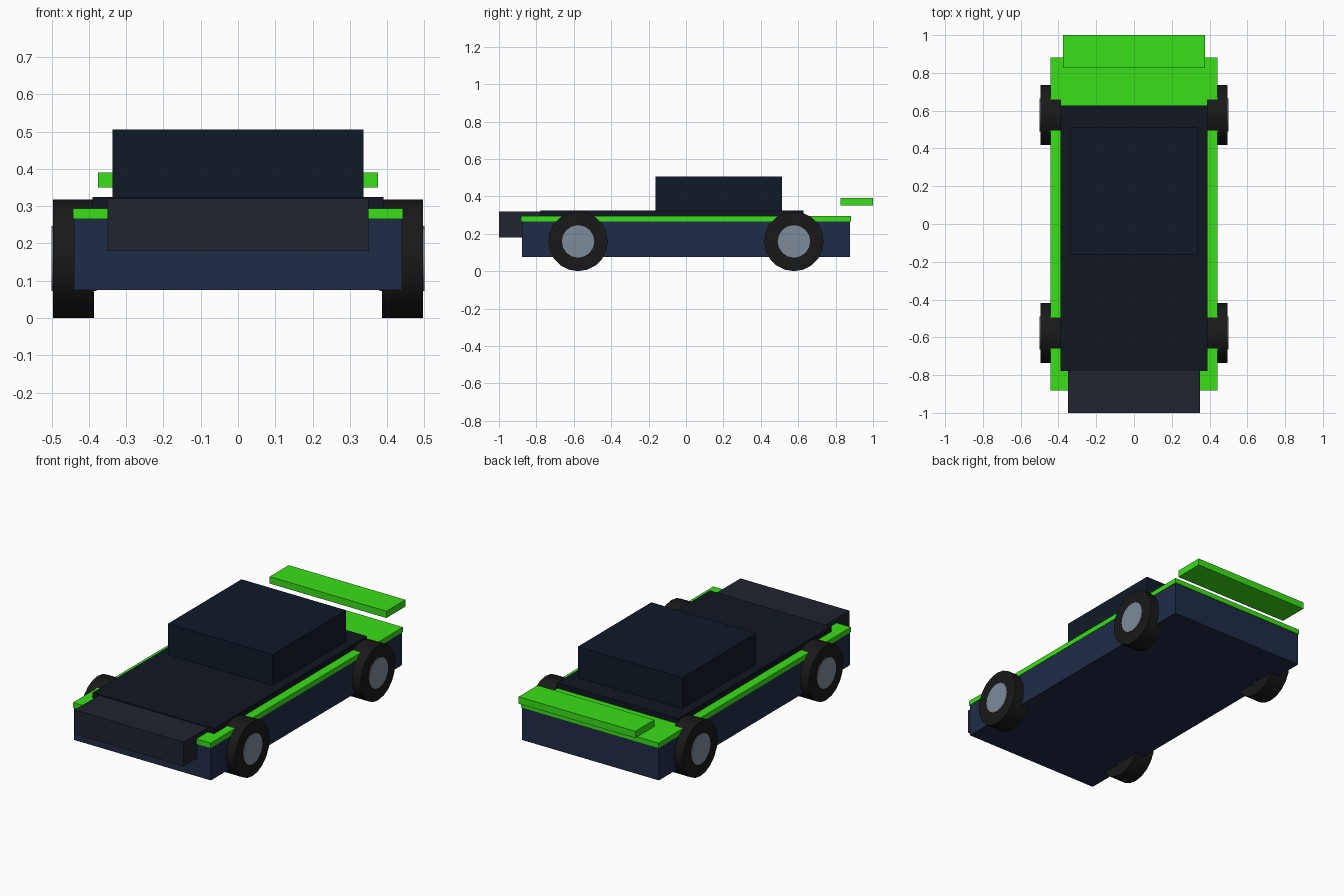
import bpy
from math import pi

if "Cube" in bpy.data.objects:
    bpy.data.objects.remove(bpy.data.objects["Cube"])


def material(name, rgb):
    # Screen colour (0-255) to linear
    m = bpy.data.materials.new(name)
    m.diffuse_color = [(c / 255) ** 2.2 for c in rgb] + [1]
    m.use_nodes = True
    m.node_tree.nodes["Principled BSDF"].inputs["Base Color"].default_value = m.diffuse_color
    return m


navy = material("navy", (36, 47, 72))
green = material("green", (60, 222, 30))
black = material("black", (24, 29, 38))
glass = material("dark_glass", (22, 32, 44))
charcoal = material("charcoal", (38, 40, 51))
rubber = material("rubber", (31, 31, 31))
metal = material("metal", (124, 138, 152))


def box(name, half_x, y, z, mat):
    bpy.ops.mesh.primitive_cube_add(size=1, location=(0, sum(y) / 2, sum(z) / 2))
    o = bpy.context.object
    o.name = name
    o.scale = (half_x * 2, y[1] - y[0], z[1] - z[0])
    bpy.ops.object.transform_apply(location=False, rotation=False, scale=True)
    o.data.materials.append(mat)


def disc(name, x0, x1, y, z, radius, sides, mat):
    bpy.ops.mesh.primitive_cylinder_add(
        vertices=sides, radius=radius, depth=abs(x1 - x0),
        location=((x0 + x1) / 2, y, z), rotation=(0, pi / 2, 0))
    o = bpy.context.object
    o.name = name
    o.data.materials.append(mat)
    bpy.ops.object.shade_smooth_by_angle()


# Body, trim plate, deck, cabin, nose and floating spoiler
box("body", 0.44, (-0.877, 0.877), (0.075, 0.267), navy)
box("trim_plate", 0.442, (-0.882, 0.882), (0.265, 0.294), green)
box("deck", 0.39, (-0.777, 0.627), (0.28, 0.325), black)
box("cabin", 0.336, (-0.162, 0.512), (0.31, 0.505), glass)
box("nose", 0.35, (-1.0, -0.75), (0.18, 0.32), charcoal)
box("spoiler", 0.375, (0.826, 1.0), (0.35, 0.39), green)

# Four wheels with hubs
for side, sname in ((-1, "left"), (1, "right")):
    for y, yname in ((-0.577, "front"), (0.577, "rear")):
        disc(f"{yname}_{sname}_tyre", side * 0.386, side * 0.496, y, 0.159, 0.159, 20, rubber)
        disc(f"{yname}_{sname}_hub", side * 0.38, side * 0.50, y, 0.159, 0.087, 16, metal)
